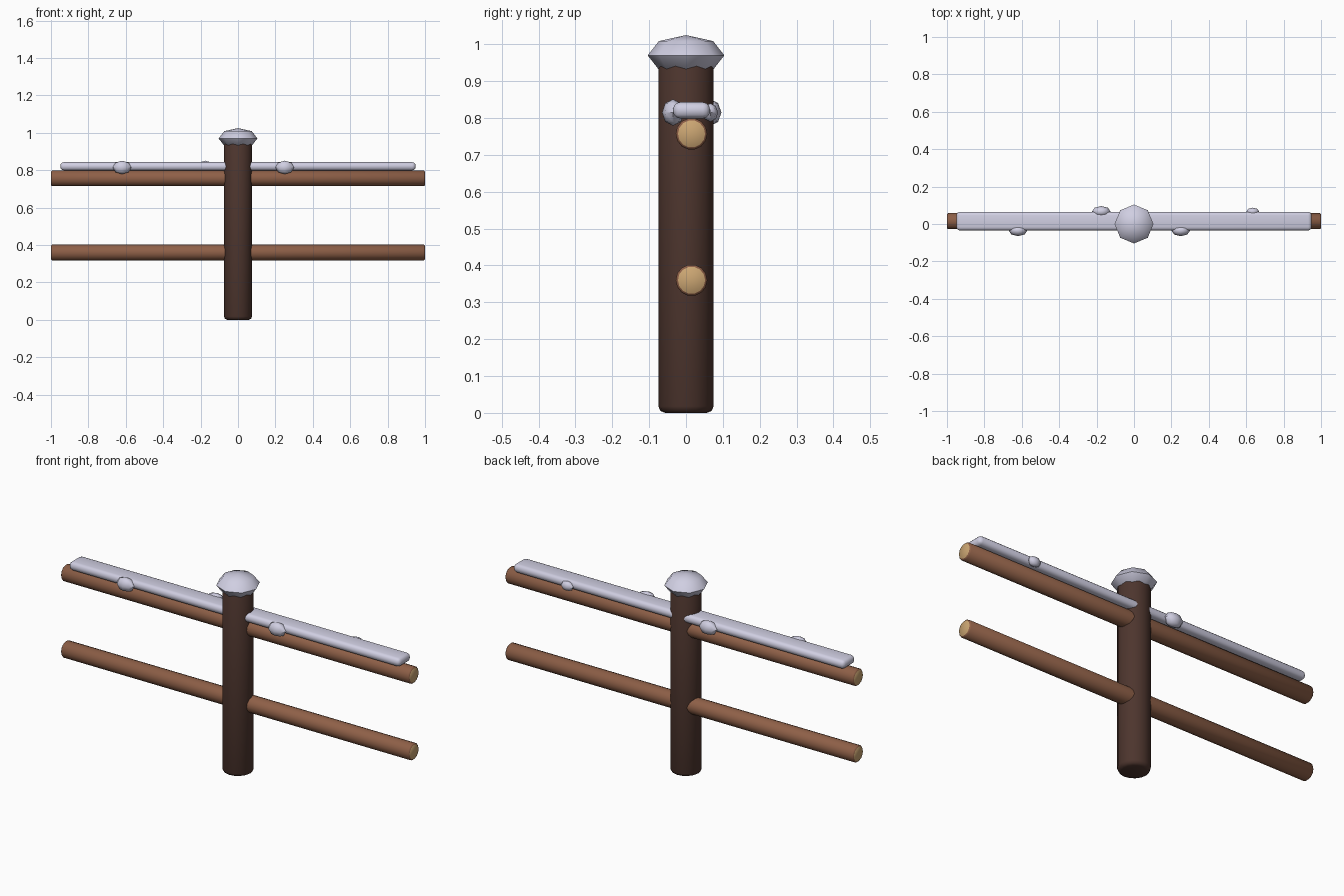
import bpy, math

if "Cube" in bpy.data.objects:
    bpy.data.objects.remove(bpy.data.objects["Cube"])


def material(name, rgb):
    m = bpy.data.materials.new(name)
    m.diffuse_color = (*rgb, 1)
    m.use_nodes = True
    m.node_tree.nodes["Principled BSDF"].inputs["Base Color"].default_value = m.diffuse_color
    return m


DARK = material("dark_bark", (0.075, 0.036, 0.027))
BARK = material("brown_bark", (0.27, 0.115, 0.063))
CUT = material("cut_wood", (0.60, 0.38, 0.17))
SNOW = material("snow", (0.63, 0.62, 0.76))


def finish(name, mat, bevel=0, segments=2):
    ob = bpy.context.object
    ob.name = name
    ob.data.materials.append(mat)
    bpy.ops.object.transform_apply(location=False, rotation=True, scale=True)
    if bevel:
        b = ob.modifiers.new("soft_edges", 'BEVEL')
        b.width = bevel
        b.segments = segments
        b.limit_method = 'ANGLE'
        b.angle_limit = math.radians(50)
        bpy.ops.object.modifier_apply(modifier=b.name)
    bpy.ops.object.shade_smooth_by_angle(angle=math.radians(50))
    return ob


def snow_blob(name, loc, radii):
    bpy.ops.mesh.primitive_uv_sphere_add(segments=8, ring_count=4, radius=1, location=loc)
    bpy.context.object.scale = radii
    finish(name, SNOW)


# upright post
bpy.ops.mesh.primitive_cylinder_add(vertices=16, radius=0.075, depth=0.97, location=(0, 0, 0.485))
finish("post", DARK, 0.018)

# two horizontal rails with pale sawn ends
for name, z in (("lower_rail", 0.36), ("upper_rail", 0.757)):
    bpy.ops.mesh.primitive_cylinder_add(vertices=14, radius=0.043, depth=2, location=(0, 0.015, z),
                                        rotation=(0, math.pi / 2, 0))
    rail = finish(name, BARK, 0.006, 1)
    rail.data.materials.append(CUT)
    for f in rail.data.polygons:
        if abs(f.normal.x) > 0.95:
            f.material_index = 1

# snow lying along the upper rail
bpy.ops.mesh.primitive_cube_add(size=1, location=(0, 0.015, 0.821))
bpy.context.object.scale = (1.9, 0.1, 0.044)
finish("rail_snow", SNOW, 0.019, 3)

# snow cap on the post and clumps on the sides of the rail snow
snow_blob("post_snow_cap", (0, 0, 0.97), (0.104, 0.104, 0.055))
for i, (x, y, s) in enumerate(((-0.62, -0.035, 1), (0.25, -0.035, 1),
                               (-0.175, 0.066, 1), (0.635, 0.066, 0.7))):
    snow_blob(f"snow_clump_{i + 1}", (x, y, 0.815), (0.05 * s, 0.03 * s, 0.036 * s))
